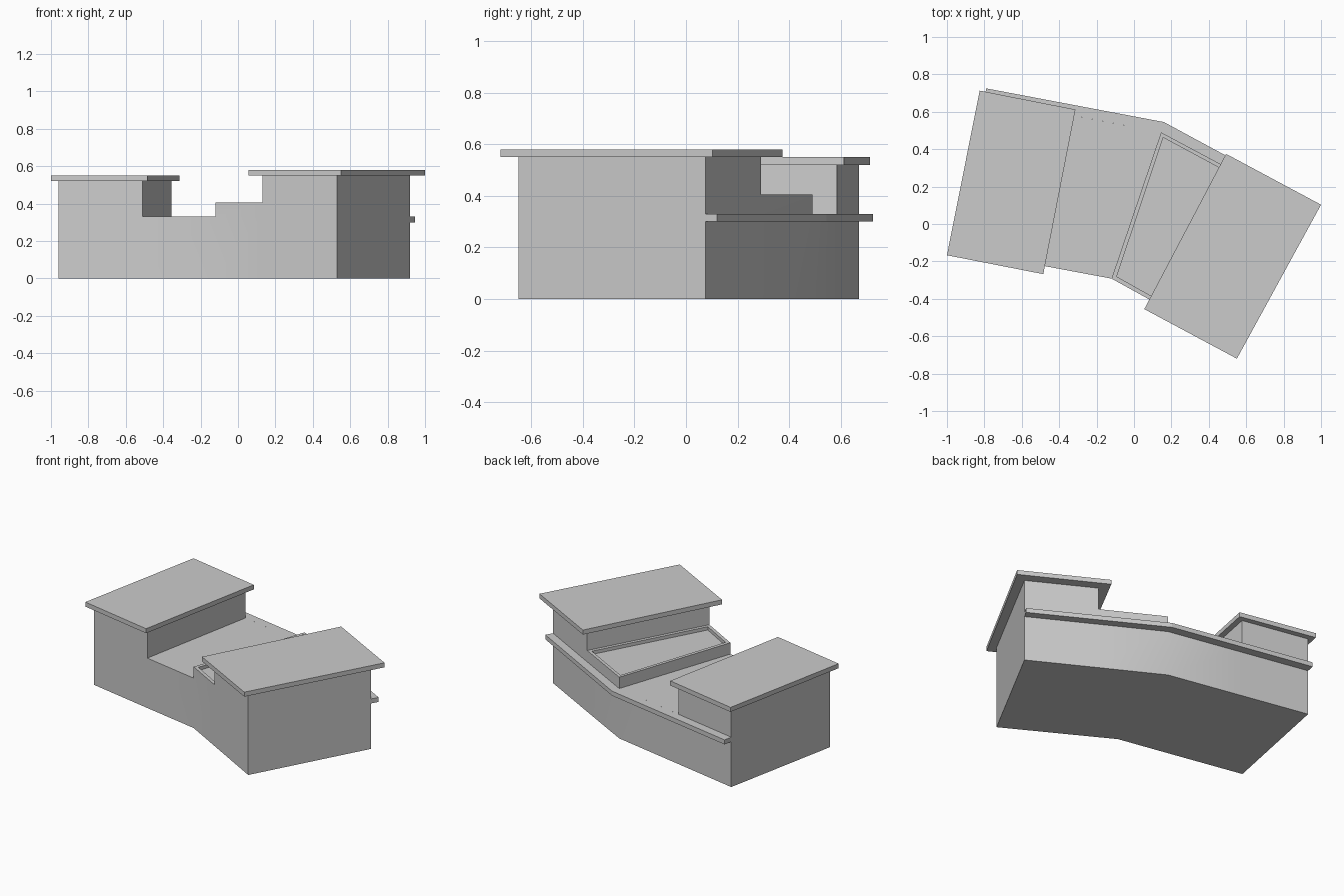
import bpy, bmesh

if "Cube" in bpy.data.objects:
    bpy.data.objects.remove(bpy.data.objects["Cube"])


def finish(bm, name):
    bmesh.ops.remove_doubles(bm, verts=bm.verts, dist=1e-5)
    bmesh.ops.recalc_face_normals(bm, faces=bm.faces)
    mesh = bpy.data.meshes.new(name)
    bm.to_mesh(mesh)
    bm.free()
    obj = bpy.data.objects.new(name, mesh)
    bpy.context.collection.objects.link(obj)
    return obj


def prism(name, outline, z0, z1):
    bm = bmesh.new()
    low = [bm.verts.new((x, y, z0)) for x, y in outline]
    high = [bm.verts.new((x, y, z1)) for x, y in outline]
    bm.faces.new(low)
    bm.faces.new(high)
    n = len(outline)
    for i in range(n):
        j = (i + 1) % n
        bm.faces.new((low[i], low[j], high[j], high[i]))
    return finish(bm, name)


# Stepped body: front and back rails divided into four zones of different height
front = [(-0.96, -0.133), (-0.51, -0.219), (-0.12, -0.292), (0.13, -0.43), (0.53, -0.65)]
back = [(-0.80, 0.67), (-0.355, 0.585), (0.145, 0.49), (0.52, 0.29), (0.92, 0.075)]
tops = [0.52, 0.33, 0.405, 0.55]
levels = [0, 0.33, 0.405, 0.52, 0.55]

bm = bmesh.new()


def quad(*pts):
    bm.faces.new([bm.verts.new(p) for p in pts])


def filled(i, z):
    return 0 <= i < 4 and tops[i] >= z


for i, top in enumerate(tops):
    a, b, c, d = front[i], front[i + 1], back[i + 1], back[i]
    for z in (0, top):
        quad(*[(*p, z) for p in (a, b, c, d)])
    for z0, z1 in zip(levels, levels[1:]):
        if not filled(i, z1):
            continue
        sides = [(a, b), (c, d)]
        if not filled(i - 1, z1):
            sides.append((d, a))
        if not filled(i + 1, z1):
            sides.append((b, c))
        for p, q in sides:
            quad((*p, z0), (*q, z0), (*q, z1), (*p, z1))

bmesh.ops.remove_doubles(bm, verts=bm.verts, dist=1e-5)
bmesh.ops.recalc_face_normals(bm, faces=bm.faces)

# Shallow tray sunk into the low middle step
tray = [f for f in bm.faces if f.normal.z > 0.9 and abs(f.calc_center_median().z - 0.405) < 1e-3]
bmesh.ops.inset_region(bm, faces=tray, thickness=0.03)
sunk = bmesh.ops.extrude_discrete_faces(bm, faces=tray)["faces"]
bmesh.ops.translate(bm, verts=sunk[0].verts, vec=(0, 0, -0.022))
body = finish(bm, "counter_body")
bpy.context.view_layer.objects.active = body
body.select_set(True)
bpy.ops.object.shade_smooth_by_angle(angle=0.52)

# Overhanging ledge along the back
prism("back_ledge", [(-0.80, 0.67), (0.145, 0.49), (0.92, 0.075),
                     (0.945, 0.12), (0.16, 0.545), (-0.79, 0.725)], 0.30, 0.33)

# Overhanging slabs on the two raised ends
prism("left_top", [(-1, -0.167), (-0.485, -0.268), (-0.313, 0.612), (-0.825, 0.713)], 0.52, 0.55)
prism("right_top", [(0.055, -0.455), (0.55, -0.72), (1, 0.103), (0.492, 0.375)], 0.55, 0.58)
